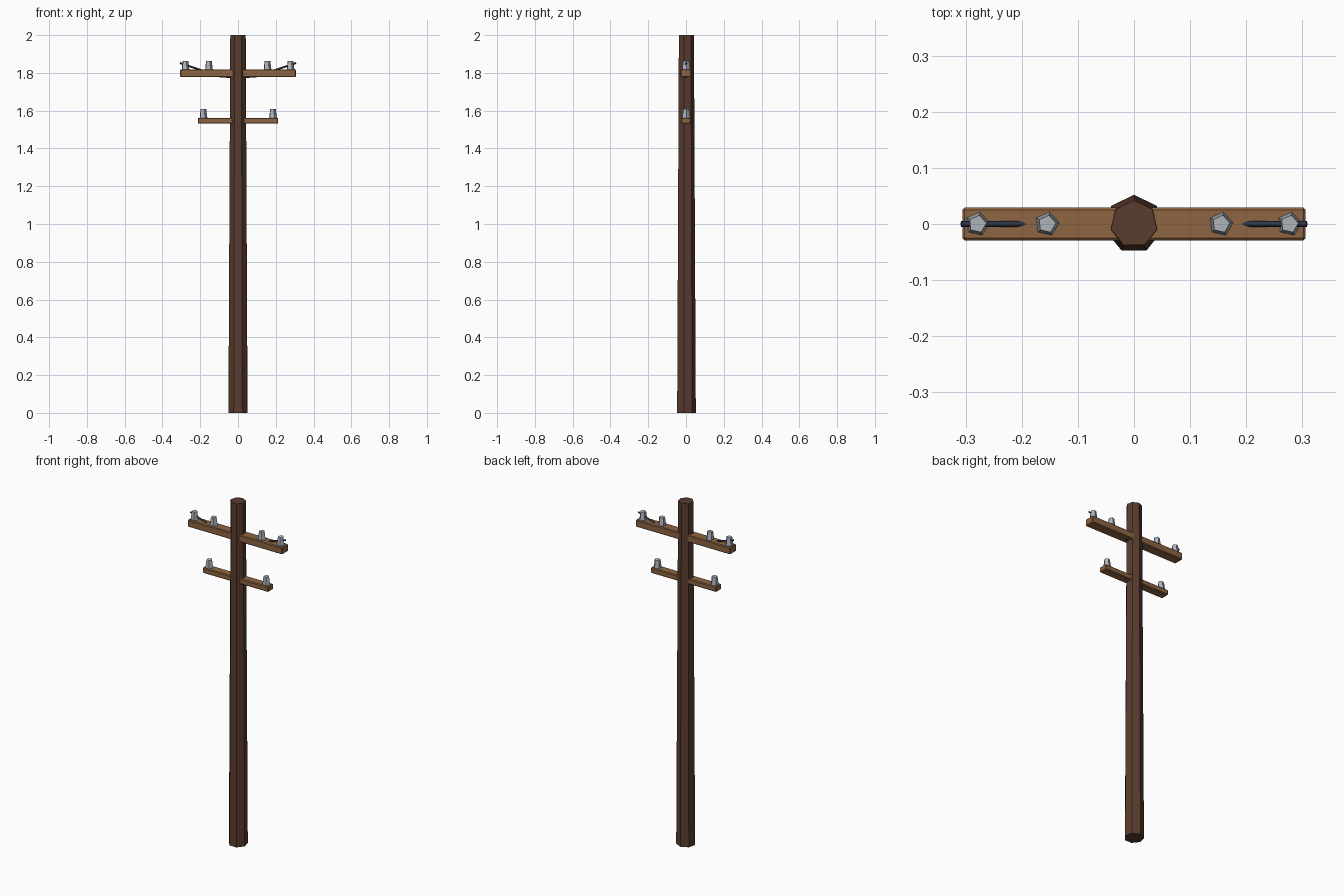
import bpy
import math

if "Cube" in bpy.data.objects:
    bpy.data.objects.remove(bpy.data.objects["Cube"])


def material(name, rgb):
    m = bpy.data.materials.new(name)
    m.diffuse_color = (*rgb, 1)
    m.use_nodes = True
    m.node_tree.nodes["Principled BSDF"].inputs["Base Color"].default_value = m.diffuse_color
    return m


POLE = material("dark_wood", (0.10, 0.045, 0.027))
ARM = material("wood", (0.27, 0.13, 0.055))
GLASS = material("insulator_grey", (0.42, 0.45, 0.50))
WIRE = material("wire_dark", (0.03, 0.04, 0.07))


def frustum(name, sides, r1, r2, x, z0, z1, turn, mat):
    bpy.ops.mesh.primitive_cone_add(vertices=sides, radius1=r1, radius2=r2, depth=z1 - z0,
                                    location=(x, 0, (z0 + z1) / 2), rotation=(0, 0, turn))
    ob = bpy.context.object
    ob.name = name
    ob.data.materials.append(mat)
    return ob


def crossarm(name, length, depth, z0, z1):
    bpy.ops.mesh.primitive_cube_add(size=1, location=(0, 0, (z0 + z1) / 2))
    ob = bpy.context.object
    ob.name = name
    ob.scale = (length, depth, z1 - z0)
    bpy.ops.object.transform_apply(location=False, rotation=False, scale=True)
    bev = ob.modifiers.new("chamfer", 'BEVEL')
    bev.width = 0.004
    bev.segments = 1
    ob.data.materials.append(ARM)


# Seven-sided tapering pole, one corner towards the back (+y)
frustum("pole", 7, 0.052, 0.042, 0, 0, 2, 0, POLE)

# Crossarms
crossarm("upper_crossarm", 0.612, 0.058, 1.777, 1.818)
crossarm("lower_crossarm", 0.425, 0.05, 1.531, 1.562)

# Five-sided insulators, one corner towards +x
for label, z, xs in (("upper", 1.816, (-0.279, -0.155, 0.155, 0.277)),
                     ("lower", 1.560, (-0.184, 0.184))):
    for i, x in enumerate(xs):
        frustum(f"{label}_insulator_{i + 1}", 5, 0.022, 0.016, x, z, z + 0.048,
                -math.pi / 2 + 0.1, GLASS)

# Sagging wire that dips through the upper crossarm
half = [(0.308, 1.852), (0.2, 1.816), (0.1, 1.782), (0.0, 1.775)]
path = [(-x, z) for x, z in half] + half[-2::-1]
cu = bpy.data.curves.new("wire", 'CURVE')
cu.dimensions = '3D'
cu.bevel_depth = 0.005
cu.bevel_resolution = 0
cu.use_fill_caps = True
sp = cu.splines.new('POLY')
sp.points.add(len(path) - 1)
for p, (x, z) in zip(sp.points, path):
    p.co = (x, 0, z, 1)
wire = bpy.data.objects.new("wire", cu)
bpy.context.collection.objects.link(wire)
cu.materials.append(WIRE)
